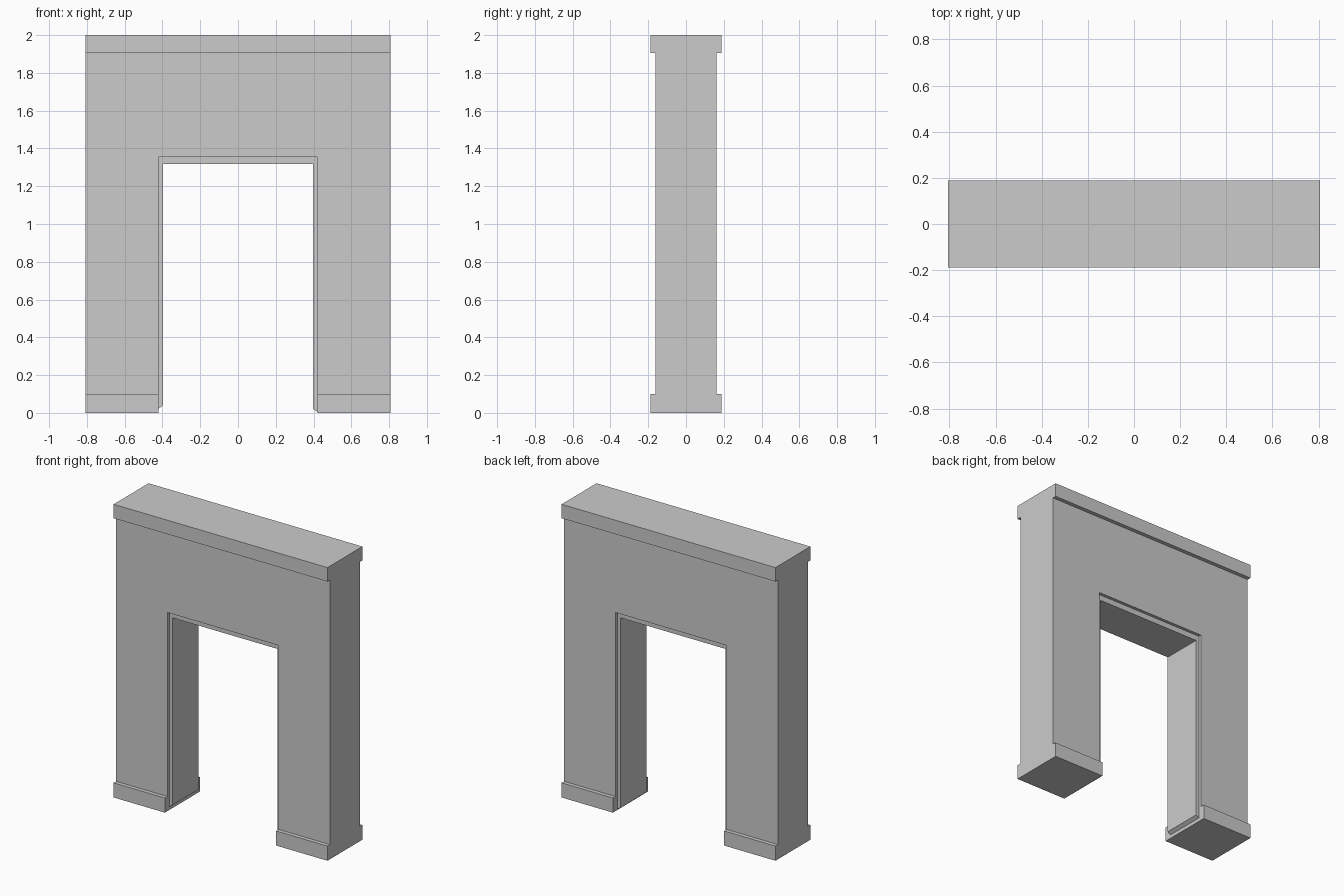
import bpy, bmesh
from mathutils import Vector

if "Cube" in bpy.data.objects:
    bpy.data.objects.remove(bpy.data.objects["Cube"])


def prism(name, profile, to3d, a, b):
    """Extrude a 2D profile from depth a to depth b."""
    bm = bmesh.new()
    face = bm.faces.new([bm.verts.new(to3d(u, v, a)) for u, v in profile])
    new = bmesh.ops.extrude_face_region(bm, geom=[face])["geom"]
    move = to3d(0, 0, b) - to3d(0, 0, a)
    bmesh.ops.translate(bm, vec=move,
                        verts=[g for g in new if isinstance(g, bmesh.types.BMVert)])
    bmesh.ops.recalc_face_normals(bm, faces=bm.faces)
    mesh = bpy.data.meshes.new(name)
    bm.to_mesh(mesh)
    bm.free()
    obj = bpy.data.objects.new(name, mesh)
    bpy.context.collection.objects.link(obj)
    return obj


def along_x(u, v, d):
    return Vector((d, u, v))


def along_y(u, v, d):
    return Vector((u, d, v))


# Wall with projecting base and top bands on both faces
half = [(0.188, 0), (0.188, 0.1), (0.161, 0.1),
        (0.161, 1.905), (0.188, 1.905), (0.188, 2)]
section = half + [(-y, z) for y, z in reversed(half)]
wall = prism("doorway_wall", section, along_x, -0.807, 0.807)

# Doorway opening cut through the wall
opening = [(-0.42, -0.1), (0.42, -0.1), (0.42, 1.355), (-0.42, 1.355)]
cutter = prism("opening_cutter", opening, along_y, -0.3, 0.3)
cutter.hide_render = True
mod = wall.modifiers.new("opening", "BOOLEAN")
mod.operation = "DIFFERENCE"
mod.solver = "EXACT"
mod.object = cutter
bpy.context.view_layer.objects.active = wall
bpy.ops.object.modifier_apply(modifier=mod.name)
bpy.data.objects.remove(cutter, do_unlink=True)

# Recessed door frame with slanted feet
frame_outline = [(-0.42, 0.024), (-0.42, 1.355), (0.42, 1.355), (0.42, 0.006),
                 (0.396, 0.021), (0.396, 1.317), (-0.397, 1.317), (-0.397, 0.039)]
prism("door_frame", frame_outline, along_y, -0.14, 0.14)
